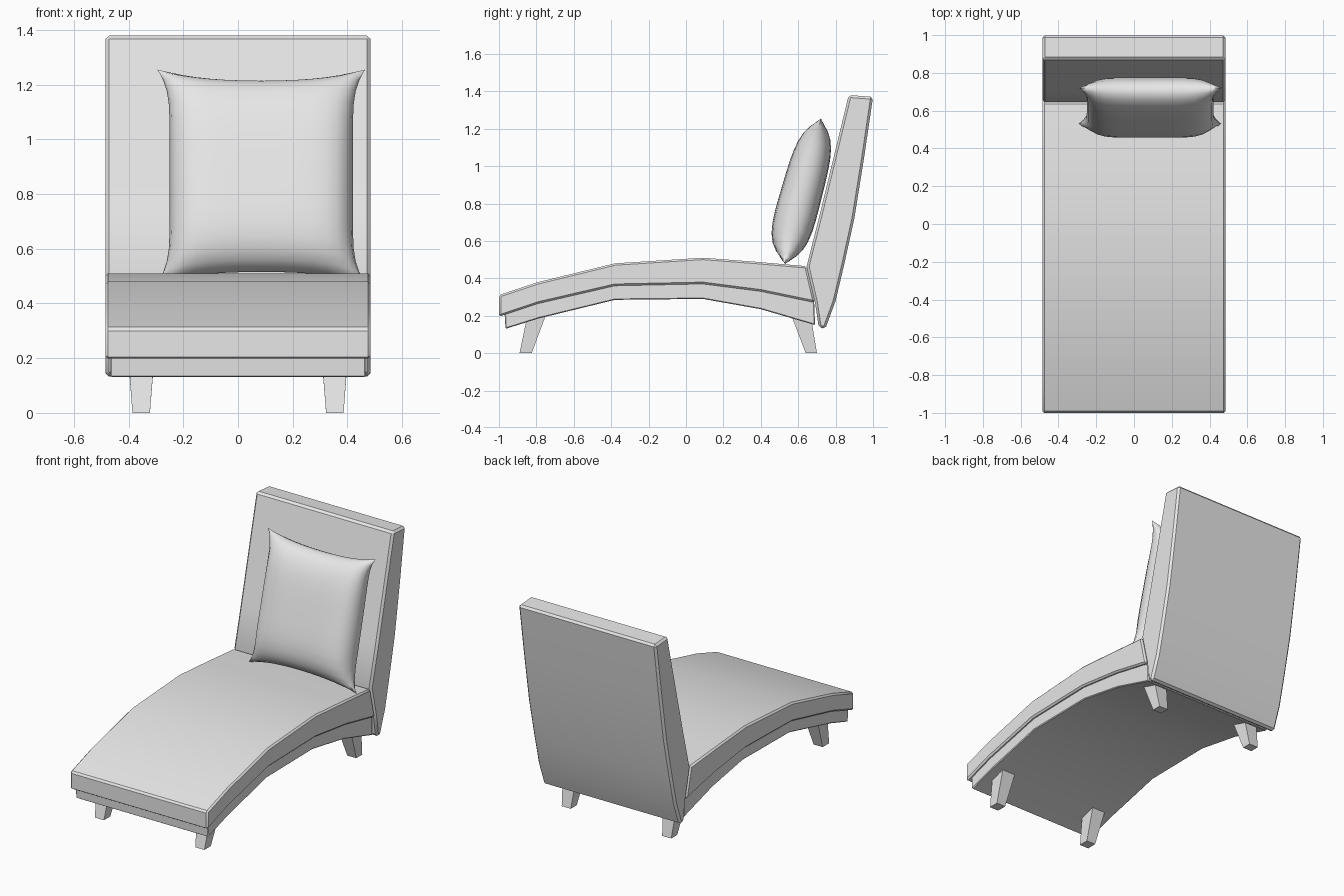
import bpy
import bmesh
import math
from mathutils import Vector

cube = bpy.data.objects.get("Cube")
if cube:
    bpy.data.objects.remove(cube, do_unlink=True)

# One fabric colour throughout
fabric = bpy.data.materials.new("grey_fabric")
fabric.use_nodes = True
GREY = (0.8, 0.8, 0.8, 1)
fabric.diffuse_color = GREY
fabric.node_tree.nodes["Principled BSDF"].inputs["Base Color"].default_value = GREY


def finish(bm, name, angle):
    bmesh.ops.recalc_face_normals(bm, faces=bm.faces)
    mesh = bpy.data.meshes.new(name)
    bm.to_mesh(mesh)
    bm.free()
    mesh.materials.append(fabric)
    obj = bpy.data.objects.new(name, mesh)
    bpy.context.collection.objects.link(obj)
    bpy.ops.object.select_all(action='DESELECT')
    obj.select_set(True)
    bpy.context.view_layer.objects.active = obj
    bpy.ops.object.shade_smooth_by_angle(angle=math.radians(angle))
    return obj


def loft(name, rings, bevel=0.0):
    """Skin a row of four-cornered rings and chamfer the hard edges."""
    bm = bmesh.new()
    rows = [[bm.verts.new(p) for p in ring] for ring in rings]
    for a, b in zip(rows, rows[1:]):
        for i in range(4):
            j = (i + 1) % 4
            bm.faces.new((a[i], a[j], b[j], b[i]))
    bm.faces.new(rows[0])
    bm.faces.new(rows[-1])
    bmesh.ops.recalc_face_normals(bm, faces=bm.faces)
    if bevel:
        hard = [e for e in bm.edges if e.calc_face_angle() > math.radians(40)]
        bmesh.ops.bevel(bm, geom=hard, offset=bevel, segments=1,
                        profile=0.5, affect='EDGES')
    return finish(bm, name, 32)


def slab(name, half_width, pairs, bevel):
    """Bent slab from pairs of (y, z) points on its two long sides."""
    w = half_width
    rings = [((-w, *p), (w, *p), (w, *q), (-w, *q)) for p, q in pairs]
    return loft(name, rings, bevel)


# Curved seat cushion
slab("seat_cushion", 0.485, [
    ((-1.0, 0.31), (-1.0, 0.195)),
    ((-0.79, 0.38), (-0.79, 0.265)),
    ((-0.38, 0.48), (-0.38, 0.36)),
    ((0.09, 0.51), (0.09, 0.37)),
    ((0.38, 0.488), (0.40, 0.33)),
    ((0.645, 0.465), (0.69, 0.27)),
], 0.01)

# Frame under the cushion
slab("seat_frame", 0.467, [
    ((-0.97, 0.215), (-0.965, 0.13)),
    ((-0.79, 0.275), (-0.79, 0.185)),
    ((-0.38, 0.37), (-0.38, 0.285)),
    ((0.09, 0.38), (0.09, 0.29)),
    ((0.40, 0.34), (0.40, 0.235)),
    ((0.685, 0.28), (0.69, 0.15)),
], 0.005)

# Tall leaning backrest
slab("backrest", 0.485, [
    ((0.71, 0.137), (0.745, 0.13)),
    ((0.69, 0.27), (0.80, 0.28)),
    ((0.645, 0.465), (0.845, 0.47)),
    ((0.71, 0.72), (0.90, 0.72)),
    ((0.79, 1.05), (0.953, 1.05)),
    ((0.87, 1.38), (1.0, 1.37)),
], 0.013)


# Four splayed, tapered legs
def leg(name, side, foot_y, top_y, top_z):
    def ring(x0, x1, ys, z):
        return [(side * x0, ys[0], z), (side * x1, ys[0], z),
                (side * x1, ys[1], z), (side * x0, ys[1], z)]
    loft(name, [ring(0.322, 0.386, foot_y, 0), ring(0.305, 0.402, top_y, top_z)])


for side, label in ((1, "left"), (-1, "right")):
    leg("front_leg_" + label, side, (-0.89, -0.825), (-0.845, -0.745), 0.215)
    leg("back_leg_" + label, side, (0.64, 0.70), (0.56, 0.665), 0.21)


# Plump pillow with pinched sides and pointed corners
def pillow(name, centre, steps=16):
    up = Vector((0, 0.24, 0.97))
    out = Vector((0, -0.97, 0.24))
    ticks = [math.sin(math.pi * (i / steps - 0.5)) for i in range(steps + 1)]
    bm = bmesh.new()

    def point(u, v, sign):
        ear = abs(u) ** 6 * abs(v) ** 8
        x = u * (0.335 + 0.045 * ear)
        h = v * (0.36 + 0.022 * u * u + 0.02 * ear)
        puff = 0.115 * (max(0, 1 - u ** 6) * max(0, 1 - v ** 4)) ** 0.5
        puff *= 1 - 0.14 * v if sign > 0 else 0.92
        return centre + Vector((x, 0, 0)) + up * h + out * sign * puff

    for sign in (1, -1):
        grid = [[bm.verts.new(point(u, v, sign)) for u in ticks] for v in ticks]
        for r, s in zip(grid, grid[1:]):
            for i in range(steps):
                bm.faces.new((r[i], r[i + 1], s[i + 1], s[i]))
    bmesh.ops.remove_doubles(bm, verts=bm.verts, dist=0.0005)
    finish(bm, name, 50)


pillow("pillow", Vector((0.085, 0.625, 0.865)))
